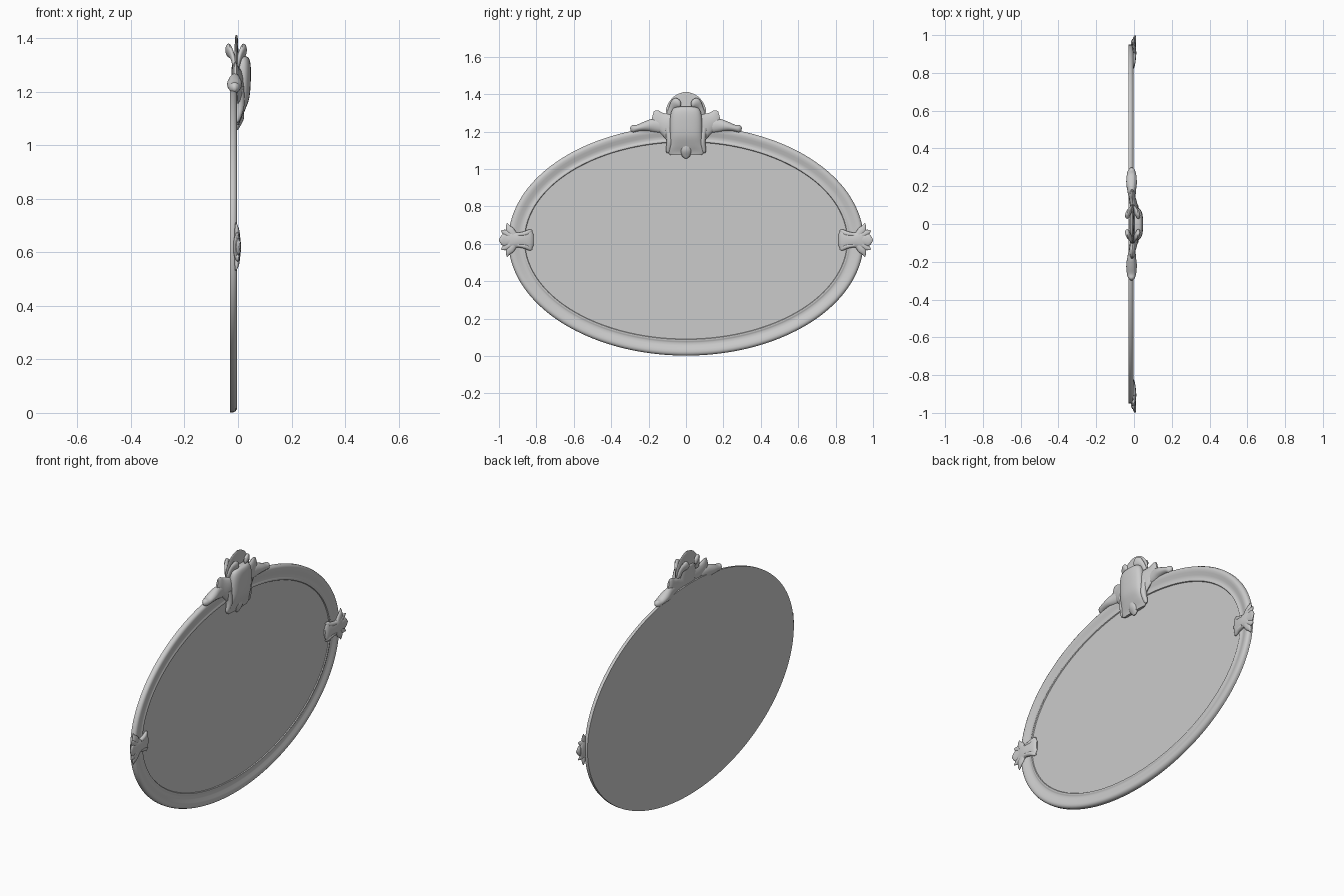
import bpy, bmesh, math
from mathutils import Vector

CZ, A, B, SEG = 0.617, 0.95, 0.615, 160   # oval centre height, half width, half height


def finish(bm, name, angle=45):
    bmesh.ops.recalc_face_normals(bm, faces=bm.faces)
    me = bpy.data.meshes.new(name)
    bm.to_mesh(me)
    bm.free()
    ob = bpy.data.objects.new(name, me)
    bpy.context.collection.objects.link(ob)
    bpy.ops.object.select_all(action='DESELECT')
    ob.select_set(True)
    bpy.context.view_layer.objects.active = ob
    bpy.ops.object.shade_smooth_by_angle(angle=math.radians(angle))
    return ob


def oval(bm, inset, x):
    return [bm.verts.new((x, (A - inset) * math.cos(t), CZ + (B - inset) * math.sin(t)))
            for t in (2 * math.pi * i / SEG for i in range(SEG))]


def bridge(bm, r0, r1):
    n = len(r0)
    for i in range(n):
        bm.faces.new((r0[i], r0[(i + 1) % n], r1[(i + 1) % n], r1[i]))


def blade(name, path, n=16, power=1.0, mirror=False, steps=4):
    """Carved leaf: path of (x, y, z, half width, half thickness), lying in the YZ plane."""
    pts = []
    last = len(path) - 1
    for i in range(last):                      # smooth the path
        p = [path[max(0, min(last, i + k))] for k in (-1, 0, 1, 2)]
        for s in range(steps):
            t = s / steps
            pts.append([0.5 * (2 * b + (c - a) * t + (2 * a - 5 * b + 4 * c - d) * t * t
                               + (3 * b - a - 3 * c + d) * t ** 3) for a, b, c, d in zip(*p)])
    pts.append(list(path[-1]))
    for side in ((1, -1) if mirror else (1,)):
        bm = bmesh.new()
        rings = []
        for i, (x, y, z, w, th) in enumerate(pts):
            q0, q1 = pts[max(i - 1, 0)], pts[min(i + 1, len(pts) - 1)]
            d = Vector((q1[1] - q0[1], q1[2] - q0[2])).normalized()
            ring = []
            for k in range(n):
                c, s = math.cos(2 * math.pi * k / n), math.sin(2 * math.pi * k / n)
                u = math.copysign(abs(c) ** power, c) * max(w, 0.001)
                v = math.copysign(abs(s) ** power, s) * max(th, 0.001)
                ring.append(bm.verts.new((x + v, side * (y - d.y * u), z + d.x * u)))
            rings.append(ring)
        for r0, r1 in zip(rings, rings[1:]):
            bridge(bm, r0, r1)
        bm.faces.new(rings[0])
        bm.faces.new(rings[-1])
        finish(bm, name + (("_right" if side > 0 else "_left") if mirror else ""))


# oval moulding with raised outer roll and inner bead
bm = bmesh.new()
profile = [(0, -.030), (0, -.018), (.004, -.009), (.012, -.004), (.022, -.003), (.036, -.006),
           (.052, -.012), (.068, -.015), (.074, -.013), (.080, -.010), (.086, -.011), (.091, -.020)]
rings = [oval(bm, i, x) for i, x in profile]
for r0, r1 in zip(rings, rings[1:]):
    bridge(bm, r0, r1)
finish(bm, "frame")

# mirror glass and flat back board
for name, inset, x in (("glass", .088, -.016), ("back_board", 0, -.030)):
    bm = bmesh.new()
    bm.faces.new(oval(bm, inset, x))
    ob = finish(bm, name)

# crest shield, domed forward
blade("crest_shield", [(-.004, 0, 1.075, .085, .008), (.000, 0, 1.095, .100, .010),
                       (.006, 0, 1.13, .088, .020), (.010, 0, 1.18, .086, .033),
                       (.012, 0, 1.25, .086, .036), (.012, 0, 1.30, .080, .035),
                       (.010, 0, 1.325, .066, .030), (.008, 0, 1.333, .040, .020)],
      n=32, power=.75)
# lobe under the shield and its two flared folds
blade("crest_bottom_lobe", [(.000, 0, 1.14, .03, .022), (.002, 0, 1.10, .032, .020),
                            (-.002, 0, 1.07, .022, .010), (-.004, 0, 1.056, .006, .003)])
blade("crest_lower_fold", [(.004, .095, 1.22, .020, .018), (.006, .088, 1.15, .016, .018),
                           (.000, .096, 1.10, .012, .010), (-.002, .099, 1.085, .004, .003)],
      mirror=True)
# side ears that flare outward
blade("crest_ear", [(.000, .06, 1.22, .085, .022), (-.002, .10, 1.237, .063, .020),
                    (-.008, .14, 1.257, .046, .016), (-.010, .165, 1.267, .048, .012),
                    (-.010, .182, 1.272, .038, .005)], mirror=True)
# trailing leaves along the frame
blade("crest_wing", [(-.008, .11, 1.225, .035, .015), (-.012, .17, 1.232, .037, .022),
                     (-.013, .215, 1.228, .027, .028), (-.013, .26, 1.218, .018, .025),
                     (-.013, .285, 1.214, .020, .018), (-.013, .298, 1.212, .008, .006)],
      mirror=True)
# thin domed plate at the top and the wall-side plate behind the crest
blade("crest_top_plate", [(-.006, 0, 1.27, .07, .012), (-.006, 0, 1.30, .105, .010),
                          (-.006, 0, 1.34, .100, .008), (-.006, 0, 1.38, .072, .006),
                          (-.006, 0, 1.402, .040, .005), (-.006, 0, 1.411, .008, .003)], n=24)
# paired curls, front and back
for label, s in (("front", 1), ("rear", -1)):
    blade("crest_curl_" + label,
          [(-.007 + s * .004, .085, 1.29, .018, .008), (-.007 + s * .012, .075, 1.325, .018, .010),
           (-.007 + s * .024, .056, 1.348, .028, .013), (-.007 + s * .029, .040, 1.357, .024, .011),
           (-.007 + s * .029, .030, 1.362, .006, .004)], mirror=True)

# clasps wrapped over the frame at both ends
blade("clasp_band", [(-.012, .815, .62, .028, .004), (-.008, .83, .62, .052, .010),
                     (-.004, .86, .62, .044, .012), (-.003, .90, .62, .040, .015),
                     (-.004, .94, .62, .050, .014), (-.005, .965, .62, .050, .010),
                     (-.004, .98, .62, .028, .005)], n=24, mirror=True)
blade("clasp_tip", [(-.002, .93, .62, .022, .012), (.000, .965, .62, .034, .010),
                    (.003, .985, .62, .026, .008), (.006, 1.0, .62, .004, .002)], mirror=True)
for label, s in (("upper", 1), ("lower", -1)):
    blade("clasp_leaf_" + label,
          [(-.004, .915, .62 + s * .02, .018, .012), (-.003, .94, .62 + s * .05, .022, .010),
           (-.005, .952, .62 + s * .072, .012, .007), (-.008, .956, .62 + s * .09, .002, .002)],
          mirror=True)
    blade("clasp_corner_" + label,
          [(-.002, .94, .62 + s * .025, .015, .011), (-.002, .968, .62 + s * .04, .016, .008),
           (.002, .988, .62 + s * .05, .003, .002)], mirror=True)
    blade("clasp_inner_curl_" + label,
          [(-.002, .90, .62 + s * .028, .010, .012), (-.004, .86, .62 + s * .034, .013, .012),
           (-.008, .835, .62 + s * .046, .011, .008), (-.012, .822, .62 + s * .05, .003, .003)],
          mirror=True)
